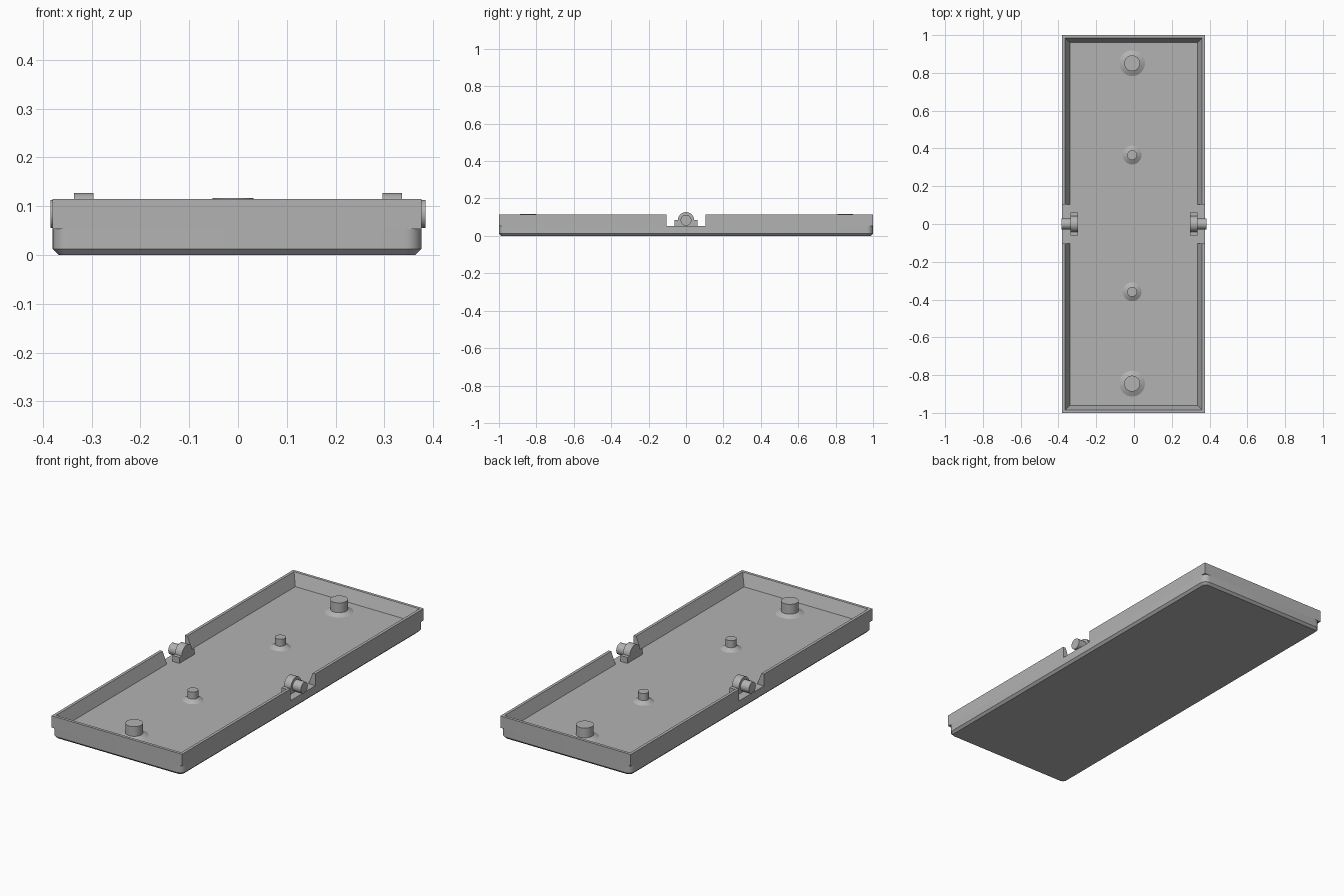
import bpy, bmesh, math
from mathutils import Matrix

if "Cube" in bpy.data.objects:
    bpy.data.objects.remove(bpy.data.objects["Cube"])

GREY = (0.45, 0.45, 0.45, 1)
mat = bpy.data.materials.new("plain grey")
mat.use_nodes = True
mat.diffuse_color = GREY
mat.node_tree.nodes["Principled BSDF"].inputs["Base Color"].default_value = GREY

LEFT, RIGHT, END = 0.376, -0.38, 1.0
MID = (LEFT + RIGHT) / 2
HALF = (LEFT - RIGHT) / 2
FLOOR, RIM, PIVOT_Z = 0.053, 0.115, 0.084


def finish(name, bm, smooth=False):
    bmesh.ops.recalc_face_normals(bm, faces=bm.faces[:])
    mesh = bpy.data.meshes.new(name)
    bm.to_mesh(mesh)
    bm.free()
    mesh.materials.append(mat)
    ob = bpy.data.objects.new(name, mesh)
    bpy.context.collection.objects.link(ob)
    if smooth:
        bpy.ops.object.select_all(action="DESELECT")
        ob.select_set(True)
        bpy.context.view_layer.objects.active = ob
        bpy.ops.object.shade_smooth_by_angle(angle=math.radians(25))
    return ob


def skin(name, rings, closed_ring, capped, smooth=False):
    """Join successive rings of points with quads and close both ends."""
    bm = bmesh.new()
    rows = [[bm.verts.new(p) for p in ring] for ring in rings]
    n = len(rows[0])
    for a, b in zip(rows, rows[1:]):
        for i in range(n if closed_ring else n - 1):
            j = (i + 1) % n
            bm.faces.new((a[i], a[j], b[j], b[i]))
    if capped:
        bm.faces.new(rows[0])
        bm.faces.new(rows[-1])
    return finish(name, bm, smooth)


def rounded_rectangle(inset, radius, z, steps=8):
    points = []
    for k, (sx, sy) in enumerate([(1, 1), (-1, 1), (-1, -1), (1, -1)]):
        cx = MID + sx * (HALF - inset - radius)
        cy = sy * (END - inset - radius)
        for s in range(steps + 1):
            a = math.pi / 2 * (k + s / steps)
            points.append((cx + radius * math.cos(a), cy + radius * math.sin(a), z))
    return points


# Base plate with rounded corners and a chamfered underside
skin("base_plate", [rounded_rectangle(0.012, 0.022, 0),
                    rounded_rectangle(0, 0.034, 0.012),
                    rounded_rectangle(0, 0.034, FLOOR)], True, True, True)

# Two U-shaped walls, tapering to the rim, with a gap for the pivots
profile = [(0, FLOOR), (0, RIM), (0.015, RIM), (0.04, FLOOR)]
for name, side in (("back_wall", 1), ("front_wall", -1)):
    rings = []
    for sx, corner in ((1, False), (1, True), (-1, True), (-1, False)):
        rings.append([(MID + sx * (HALF - d), side * (END - d if corner else 0.103), z)
                      for d, z in profile])
    skin(name, rings, True, True)


def revolve(name, outline, x, y, segments=40):
    rings = [[(x + r * math.cos(2 * math.pi * i / segments),
               y + r * math.sin(2 * math.pi * i / segments), z)
              for i in range(segments)] for r, z in outline]
    return skin(name, rings, True, True, True)


# Round posts with flared feet along the centre line
for label, side in (("back", 1), ("front", -1)):
    revolve(label + "_large_post", [(0.068, FLOOR), (0.042, 0.066), (0.042, 0.117)],
            -0.01, side * 0.848 + 0.003)
    revolve(label + "_small_post", [(0.05, FLOOR), (0.026, 0.068), (0.026, 0.105)],
            -0.01, side * 0.362 + 0.003)


def cross_cylinder(name, x0, x1, radius):
    bm = bmesh.new()
    place = Matrix.Translation(((x0 + x1) / 2, 0, PIVOT_Z)) @ Matrix.Rotation(math.pi / 2, 4, "Y")
    bmesh.ops.create_cone(bm, cap_ends=True, segments=40, radius1=radius, radius2=radius,
                          depth=abs(x1 - x0), matrix=place)
    return finish(name, bm, True)


# Pivots: block foot, round lug and a pin pointing outward
for label, s in (("left", 1), ("right", -1)):
    bm = bmesh.new()
    bmesh.ops.create_cube(bm, size=1, matrix=Matrix.Translation((s * 0.316, 0, (FLOOR + PIVOT_Z) / 2))
                          @ Matrix.Diagonal((0.04, 0.124, PIVOT_Z - FLOOR, 1)))
    finish(label + "_pivot_foot", bm)
    cross_cylinder(label + "_pivot_lug", s * 0.296, s * 0.336, 0.043)
    cross_cylinder(label + "_pivot_pin", s * 0.33, s * 0.384, 0.029)
